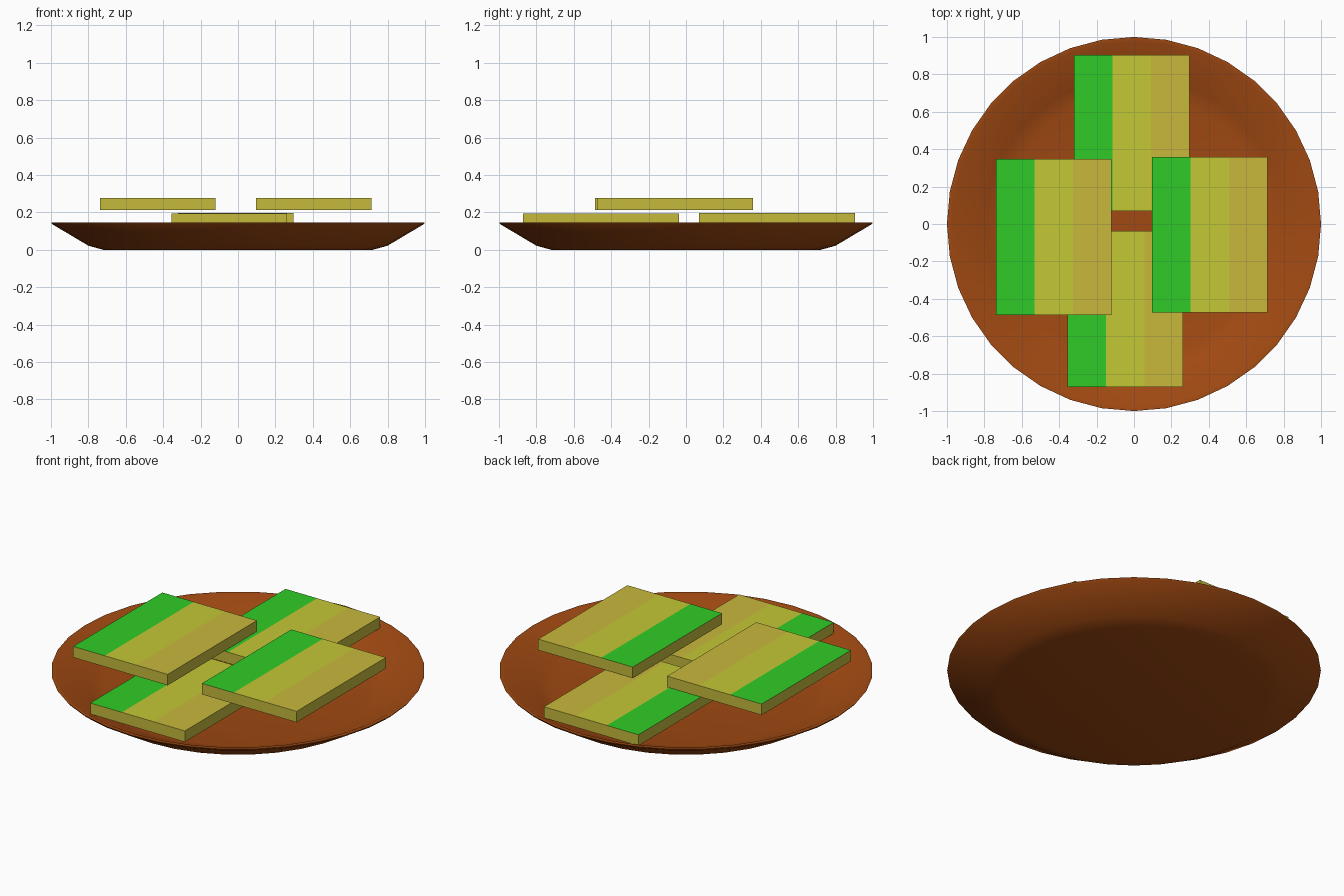
import bpy, bmesh, math

if "Cube" in bpy.data.objects:
    bpy.data.objects.remove(bpy.data.objects["Cube"])


def material(name, rgb):
    m = bpy.data.materials.new(name)
    m.diffuse_color = (*rgb, 1)
    m.use_nodes = True
    m.node_tree.nodes["Principled BSDF"].inputs["Base Color"].default_value = m.diffuse_color
    return m


def add_object(name, bm, mats):
    bmesh.ops.recalc_face_normals(bm, faces=bm.faces[:])
    mesh = bpy.data.meshes.new(name)
    bm.to_mesh(mesh)
    bm.free()
    for m in mats:
        mesh.materials.append(m)
    obj = bpy.data.objects.new(name, mesh)
    bpy.context.collection.objects.link(obj)
    return obj


brown = material("brown_glaze", (0.36, 0.068, 0.006))
green = material("green_stripe", (0.03, 0.60, 0.02))
yellow = material("yellow_stripe", (0.55, 0.58, 0.035))
tan = material("tan_stripe", (0.58, 0.48, 0.045))
side = material("slice_side", (0.56, 0.49, 0.045))

# Plate: revolved profile from the underside, over the rim, to the inner floor
SIDES = 36
profile = [(0.72, 0.0), (0.80, 0.022), (0.99, 0.135), (1.0, 0.147),
           (0.975, 0.147), (0.79, 0.05), (0.70, 0.03)]
bm = bmesh.new()
rings = []
for r, z in profile:
    rings.append([bm.verts.new((r * math.cos(2 * math.pi * i / SIDES),
                                r * math.sin(2 * math.pi * i / SIDES), z))
                  for i in range(SIDES)])
for a, b in zip(rings, rings[1:]):
    for i in range(SIDES):
        j = (i + 1) % SIDES
        bm.faces.new((a[i], a[j], b[j], b[i]))
bm.faces.new(rings[0])
bm.faces.new(rings[-1])
plate = add_object("plate", bm, [brown])
bpy.context.view_layer.objects.active = plate
plate.select_set(True)
bpy.ops.object.shade_smooth_by_angle(angle=math.radians(30))
plate.select_set(False)


# Slices: flat slabs whose top is split into three coloured stripes
def add_slice(name, cx, cy, top, w=0.618, d=0.833, h=0.065):
    bm = bmesh.new()
    bmesh.ops.create_cube(bm, size=1)
    for v in bm.verts:
        v.co = (cx + v.co.x * w, cy + v.co.y * d, top + (v.co.z - 0.5) * h)
    for k in (-1, 1):
        bmesh.ops.bisect_plane(bm, geom=bm.verts[:] + bm.edges[:] + bm.faces[:],
                               plane_co=(cx + k * w / 6, cy, top), plane_no=(1, 0, 0))
    bm.normal_update()
    for f in bm.faces:
        x = f.calc_center_median().x
        third = min(2, int((x - cx + w / 2) / (w / 3)))
        f.material_index = third if f.normal.z > 0.9 else 3
    add_object(name, bm, [green, yellow, tan, side])


add_slice("slice_lower_back", -0.012, 0.486, 0.198)
add_slice("slice_lower_front", -0.046, -0.455, 0.193)
add_slice("slice_upper_left", -0.428, -0.070, 0.278)
add_slice("slice_upper_right", 0.406, -0.058, 0.278)
